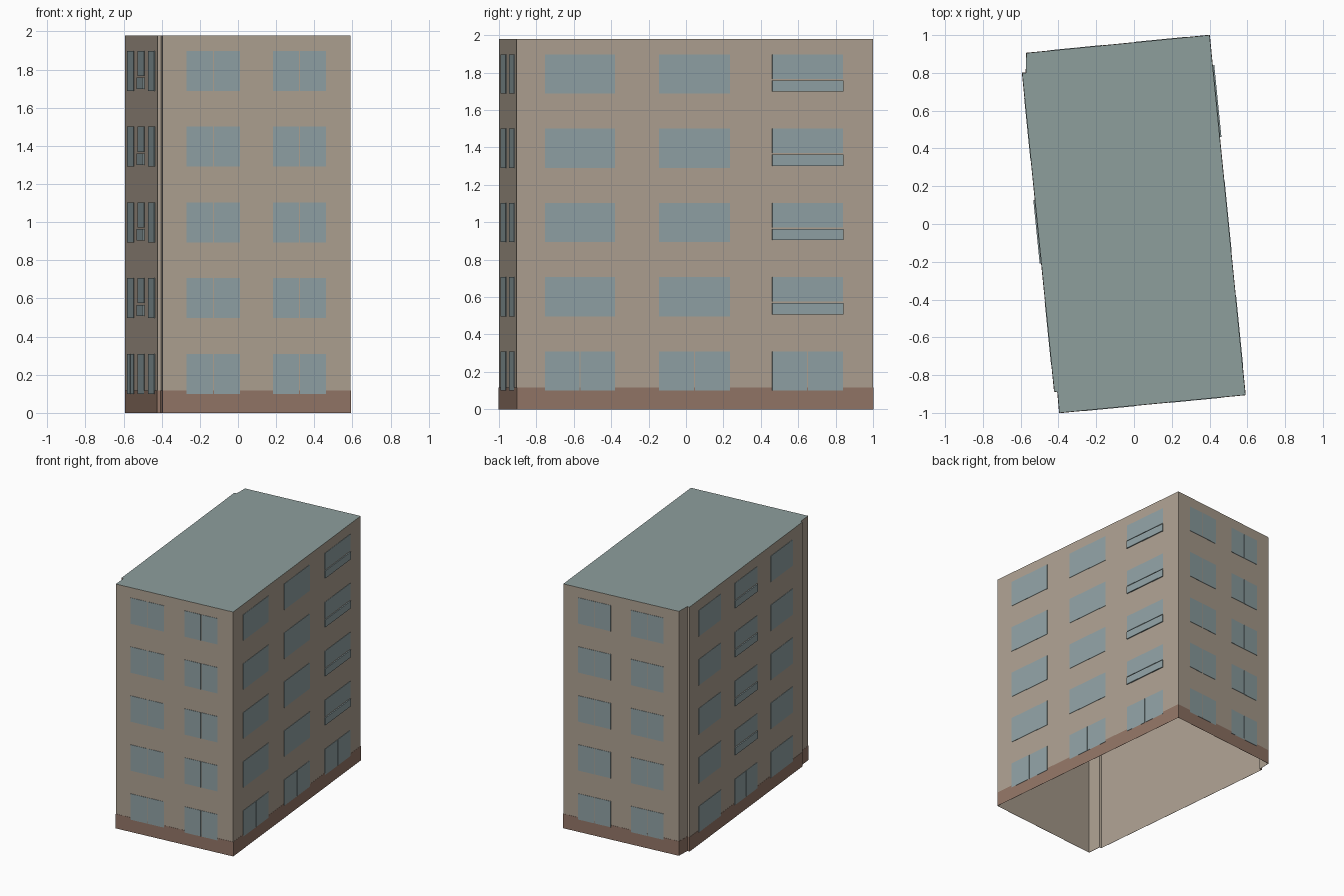
import bpy
import bmesh
from mathutils import Vector

cube = bpy.data.objects.get("Cube")
if cube:
    bpy.data.objects.remove(cube, do_unlink=True)


def material(name, rgb):
    m = bpy.data.materials.new(name)
    m.use_nodes = True
    m.diffuse_color = (*rgb, 1)
    m.node_tree.nodes["Principled BSDF"].inputs["Base Color"].default_value = (*rgb, 1)
    return m


WALL = material("beige plaster", (0.42, 0.355, 0.285))
BASE = material("brown plinth", (0.29, 0.18, 0.135))
ROOF = material("grey green roof", (0.27, 0.345, 0.335))
GLASS = material("blue grey glass", (0.28, 0.36, 0.375))

HEIGHT = 1.98
PLINTH = 0.117
FLOORS = 5
STOREY = 0.397

# Footprint, counter-clockwise, turned slightly and stepped on one long side
FOOTPRINT = [Vector(p) for p in (
    (-0.395, -1.0), (0.59, -0.905), (0.40, 1.0), (-0.57, 0.905),
    (-0.572, 0.80), (-0.592, 0.80), (-0.422, -0.887), (-0.405, -0.889))]
EDGES = list(zip(FOOTPRINT, FOOTPRINT[1:] + FOOTPRINT[:1]))
FRONT, RIGHT, BACK, LEFT = EDGES[0], EDGES[1], EDGES[2], EDGES[5]


def finish(name, bm, mat):
    mesh = bpy.data.meshes.new(name)
    bm.to_mesh(mesh)
    bm.free()
    mesh.materials.append(mat)
    ob = bpy.data.objects.new(name, mesh)
    bpy.context.collection.objects.link(ob)
    return ob


def plate(bm, edge, f0, f1, z0, z1, depth):
    """Thin box standing on a wall, between two fractions of its length."""
    p, q = edge
    d = q - p
    out = Vector((d.y, -d.x)).normalized() * depth
    a, b = p + d * f0, p + d * f1
    ring = [a, a + out, b + out, b]
    low = [bm.verts.new((v.x, v.y, z0)) for v in ring]
    high = [bm.verts.new((v.x, v.y, z1)) for v in ring]
    for i in range(3):
        bm.faces.new((low[i], low[i + 1], high[i + 1], high[i]))
    bm.faces.new(low[::-1])
    bm.faces.new(high)


# Wall shell, open underneath
bm = bmesh.new()
for p, q in EDGES:
    bm.faces.new([bm.verts.new(c) for c in (
        (p.x, p.y, 0), (q.x, q.y, 0), (q.x, q.y, HEIGHT), (p.x, p.y, HEIGHT))])
bmesh.ops.remove_doubles(bm, verts=bm.verts, dist=0.0001)
finish("walls", bm, WALL)

# Flat roof
bm = bmesh.new()
bm.faces.new([bm.verts.new((p.x, p.y, HEIGHT)) for p in FOOTPRINT])
finish("roof", bm, ROOF)

# Plinth band
bm = bmesh.new()
for edge in EDGES:
    plate(bm, edge, 0, 1, 0, PLINTH, 0.0015)
finish("plinth", bm, BASE)

# Windows: (wall, columns, column with balconies)
END_COLUMNS = ((0.127, 0.412), (0.588, 0.868))
SIDE_COLUMNS = ((0.079, 0.276), (0.399, 0.598), (0.717, 0.916))
LAYOUT = {
    "front": (FRONT, END_COLUMNS, None),
    "back": (BACK, END_COLUMNS, None),
    "right": (RIGHT, SIDE_COLUMNS, 2),
    "left": (LEFT, SIDE_COLUMNS, 1),
}
for side, (edge, columns, balcony) in LAYOUT.items():
    panes, rails = bmesh.new(), bmesh.new()
    for floor in range(FLOORS):
        z0 = 0.1 + floor * STOREY
        z1 = z0 + 0.21
        for i, (f0, f1) in enumerate(columns):
            if balcony is None or floor == 0:
                # Pair of panes with a narrow post between
                mid, gap = (f0 + f1) / 2, 0.003 if balcony is None else 0.0015
                plate(panes, edge, f0, mid - gap, z0, z1, 0.003)
                plate(panes, edge, mid + gap, f1, z0, z1, 0.003)
            elif i == balcony:
                # Shorter pane above a projecting balcony panel
                plate(panes, edge, f0, f1, z0 + 0.078, z1, 0.003)
                plate(rails, edge, f0, f1, z0 + 0.01, z0 + 0.07, 0.009)
            else:
                plate(panes, edge, f0, f1, z0, z1, 0.003)
    finish(side + "_windows", panes, GLASS)
    if balcony is None:
        rails.free()
    else:
        finish(side + "_balcony_panels", rails, GLASS)
